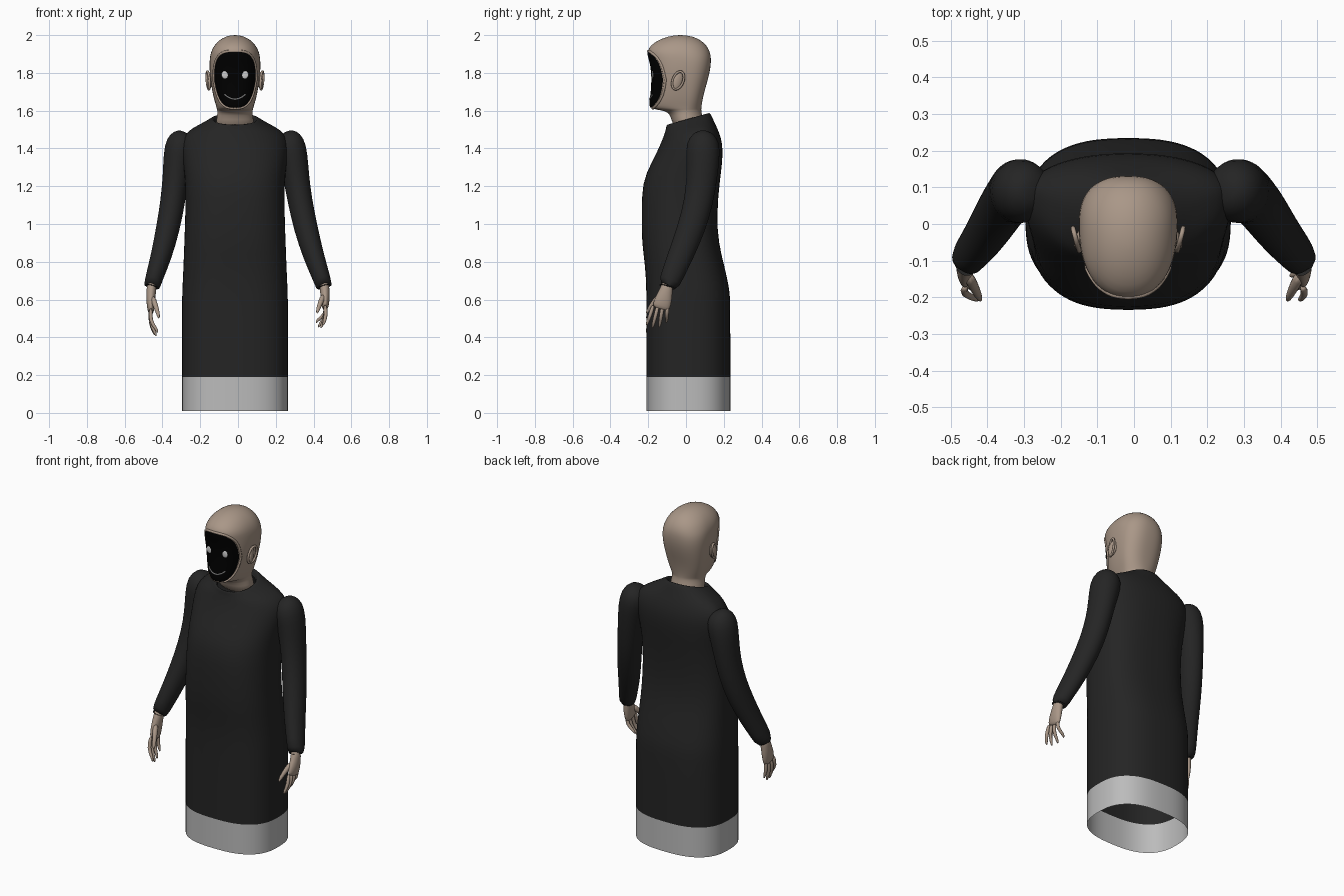
import bpy, bmesh, math
from mathutils import Vector
from mathutils.bvhtree import BVHTree

if "Cube" in bpy.data.objects:
    bpy.data.objects.remove(bpy.data.objects["Cube"])

CX = -0.016  # body axis


def mat(name, r, g, b):
    m = bpy.data.materials.new(name)
    m.diffuse_color = (r, g, b, 1)
    m.use_nodes = True
    m.node_tree.nodes["Principled BSDF"].inputs["Base Color"].default_value = m.diffuse_color
    return m


skin = mat("skin", 0.40, 0.31, 0.245)
cloth = mat("dark_cloth", 0.018, 0.018, 0.018)
hem_grey = mat("hem_grey", 0.5, 0.5, 0.5)
black = mat("black", 0.0, 0.0, 0.0)
white = mat("white", 0.75, 0.75, 0.75)


def loft(name, rings, material, cap=(False, False), levels=1):
    """Skin a list of equal-sized rings into one smooth mesh."""
    bm = bmesh.new()
    vs = [[bm.verts.new(p) for p in r] for r in rings]
    n = len(vs[0])
    for a, b in zip(vs, vs[1:]):
        for i in range(n):
            j = (i + 1) % n
            bm.faces.new((a[i], a[j], b[j], b[i]))
    if cap[0]:
        bm.faces.new(vs[0][::-1])
    if cap[1]:
        bm.faces.new(vs[-1])
    bmesh.ops.recalc_face_normals(bm, faces=bm.faces)
    me = bpy.data.meshes.new(name)
    bm.to_mesh(me)
    bm.free()
    for p in me.polygons:
        p.use_smooth = True
    me.materials.append(material)
    ob = bpy.data.objects.new(name, me)
    bpy.context.collection.objects.link(ob)
    if levels:
        m = ob.modifiers.new("smooth", 'SUBSURF')
        m.levels = m.render_levels = levels
    return ob


def spow(v, e):
    return math.copysign(abs(v) ** e, v)


def section(z, hw, yf, yb, mid=0.0, n=2.4, tilt=0.0, seg=40):
    """Horizontal superellipse with separate front and back depths."""
    pts = []
    for i in range(seg):
        a = 2 * math.pi * i / seg
        c, s = spow(math.cos(a), 2 / n), spow(math.sin(a), 2 / n)
        y = mid + s * ((yb - mid) if s > 0 else (mid - yf))
        pts.append(Vector((CX + hw * c, y, z + tilt * (y - mid))))
    return pts


def tube(name, path, material, seg=16, levels=1, cap=(True, True)):
    """Path entries: x, y, z, radius across, radius front-to-back."""
    P = [Vector(p[:3]) for p in path]
    rings = []
    for i, p in enumerate(P):
        t = (P[min(i + 1, len(P) - 1)] - P[max(i - 1, 0)]).normalized()
        u = (Vector((1, 0, 0)) - t * t.x).normalized()
        v = t.cross(u)
        rings.append([p + u * path[i][3] * math.cos(k * 2 * math.pi / seg)
                      + v * path[i][4] * math.sin(k * 2 * math.pi / seg) for k in range(seg)])
    return loft(name, rings, material, cap, levels)


def wire(name, pts, radius, material, closed=False):
    cu = bpy.data.curves.new(name, 'CURVE')
    cu.dimensions = '3D'
    cu.bevel_depth = radius
    cu.bevel_resolution = 2
    sp = cu.splines.new('POLY')
    sp.points.add(len(pts) - 1)
    for q, p in zip(sp.points, pts):
        q.co = (*p, 1)
    sp.use_cyclic_u = closed
    cu.materials.append(material)
    ob = bpy.data.objects.new(name, cu)
    bpy.context.collection.objects.link(ob)
    return ob


def ball(name, loc, scale, material, rot=(0, 0, 0)):
    bpy.ops.mesh.primitive_uv_sphere_add(segments=24, ring_count=12, location=loc, rotation=rot)
    ob = bpy.context.object
    ob.name = name
    ob.scale = scale
    ob.data.materials.append(material)
    bpy.ops.object.shade_smooth()
    return ob


# Robe body, hem to collar, folding inward at the neck
loft("robe", [section(*r) for r in [
    (0.19, .281, -.21, .235, .01, 2.6), (0.40, .281, -.21, .235, .01, 2.6),
    (0.60, .281, -.21, .235, .01, 2.6), (0.66, .279, -.211, .23, .01, 2.6),
    (0.78, .273, -.216, .203, 0, 2.6), (0.90, .269, -.235, .172, 0, 2.6),
    (1.05, .263, -.235, .163, 0, 2.6), (1.22, .262, -.234, .178, .02, 2.5),
    (1.32, .275, -.185, .192, .05, 2.3), (1.40, .285, -.145, .195, .07, 2.2),
    (1.455, .278, -.122, .186, .08, 2.1), (1.497, .245, -.112, .168, .075, 2.1, .06),
    (1.525, .19, -.107, .15, .05, 2.1, .15), (1.545, .145, -.105, .135, .02, 2.1, .26),
    (1.557, .124, -.103, .125, .01, 2.1, .28), (1.557, .113, -.095, .115, .01, 2.1, .28),
    (1.53, .105, -.088, .105, .01, 2.1, .28)]], cloth)

# Grey hem band, open underneath
loft("hem_band", [section(z, .281, -.21, .235, .01, 2.6) for z in (.01, .1, .19)], hem_grey)

# Sleeves and hands
sleeve = [(.250, .09, 1.487, .02, .02), (.257, .09, 1.475, .055, .055), (.272, .09, 1.435, .082, .088),
          (.290, .09, 1.36, .081, .09), (.308, .085, 1.25, .069, .082), (.328, .068, 1.12, .066, .078),
          (.358, .03, .98, .064, .075), (.400, -.03, .83, .056, .068), (.437, -.072, .73, .048, .06),
          (.459, -.10, .66, .043, .056), (.457, -.098, .668, .035, .045)]
for side, s in (("right", 1), ("left", -1)):
    def place(x, z):
        return s * (x + (0.03 * max(0, (z - .67) / .8) if s < 0 else 0))
    tube(side + "_sleeve", [(place(x, z), y, z, a, b) for x, y, z, a, b in sleeve], cloth, 20, 1, (True, False))
    k = 1.0 if s > 0 else 1.2          # the left hand reaches lower

    def low(z):
        return .66 - (.66 - z) * k
    tube(side + "_palm", [(s * .455, -.095, .70, .026, .03), (s * .459, -.104, .65, .026, .034),
                          (s * .462, -.118, low(.605), .024, .046), (s * .462, -.13, low(.565), .019, .048),
                          (s * .460, -.135, low(.548), .011, .04)], skin, 16)
    for i, (y0, y1, z1) in enumerate([(-.172, -.208, .462), (-.147, -.178, .448),
                                      (-.122, -.142, .452), (-.098, -.105, .475)]):
        xt = .450 - .012 * i if s > 0 else .425 + .008 * i
        zm = (.57 + z1) / 2
        tube(f"{side}_finger_{i + 1}", [(s * .46, y0, low(.575), .012, .012),
                                       (s * .467, (y0 + y1) / 2, low(zm), .011, .011),
                                       (s * (xt + .006), y1 + .004, low(z1 + .018), .0095, .0095),
                                       (s * xt, y1, low(z1), .004, .004)], skin, 8)
    tube(side + "_thumb", [(s * .455, -.135, low(.625), .018, .018), (s * .438, -.168, low(.588), .015, .016),
                           (s * .424, -.196, low(.55), .012, .012), (s * .418, -.21, low(.525), .005, .005)], skin, 8)

# Head and neck
head = loft("head", [section(*r) for r in [
    (1.49, .11, -.06, .115, .01, 2), (1.56, .096, -.078, .09, 0, 2), (1.59, .093, -.092, .082, 0, 2),
    (1.603, .094, -.13, .081, 0, 2), (1.608, .096, -.18, .081, 0, 2), (1.625, .10, -.194, .082, 0, 2.2),
    (1.66, .111, -.188, .088, 0, 2.4), (1.71, .122, -.182, .10, 0, 2.5), (1.77, .131, -.179, .118, 0, 2.5),
    (1.83, .136, -.183, .131, 0, 2.5), (1.88, .134, -.196, .133, 0, 2.4), (1.912, .127, -.206, .127, -.02, 2.3),
    (1.945, .111, -.19, .11, -.02, 2.2), (1.975, .082, -.145, .077, -.03, 2.1),
    (1.993, .048, -.095, .035, -.03, 2), (2.0, .015, -.05, -.01, -.03, 2)]], skin, (True, True))

# Black face panel projected on the head
bvh = BVHTree.FromObject(head, bpy.context.evaluated_depsgraph_get())


def on_face(x, z, lift):
    hit = bvh.ray_cast(Vector((CX + x, -1, z)), Vector((0, 1, 0)))[0]
    return Vector((CX + x, (hit.y if hit else -.1) - lift, z))


def outline(f, lift, seg=56):
    pts = []
    for i in range(seg):
        a = 2 * math.pi * i / seg
        z = 1.764 + .147 * f * spow(math.sin(a), 2 / 3.1)
        x = .109 * f * spow(math.cos(a), 2 / 3.1) * (1 - .22 * max(0, (1.764 - z) / .147))
        pts.append(on_face(x, z, lift))
    return pts


loft("face_panel", [outline(f, .004) for f in (.04, .15, .3, .45, .6, .75, .88, .95, 1)], black, (True, False), 0)
wire("face_rim", outline(1.03, -.001), .007, skin, True)

# Eyes and mouth
for side, s in (("right", 1), ("left", -1)):
    ball(side + "_eye", on_face(s * .052, 1.79, .004), (.02, .005, .021), white)
wire("mouth", [on_face(.0055 * i, 1.661 + .00025 * i * i, .005) for i in range(-10, 11)], .0035, white)

# Ears: a flattened shell with a raised outer rim
for side, s in (("right", 1), ("left", -1)):
    ball(side + "_ear", (CX + s * .134, -.042, 1.758), (.012, .026, .048), skin, (-.25, 0, s * .3))
    rim = []
    for i in range(20):
        a = 2 * math.pi * i / 20
        v, w = .029 * math.cos(a), .047 * math.sin(a)
        rim.append((CX + s * (.142 + .25 * v + .08 * w), -.042 + v + .25 * w, 1.76 + w))
    wire(side + "_ear_rim", rim, .0065, skin, True)
